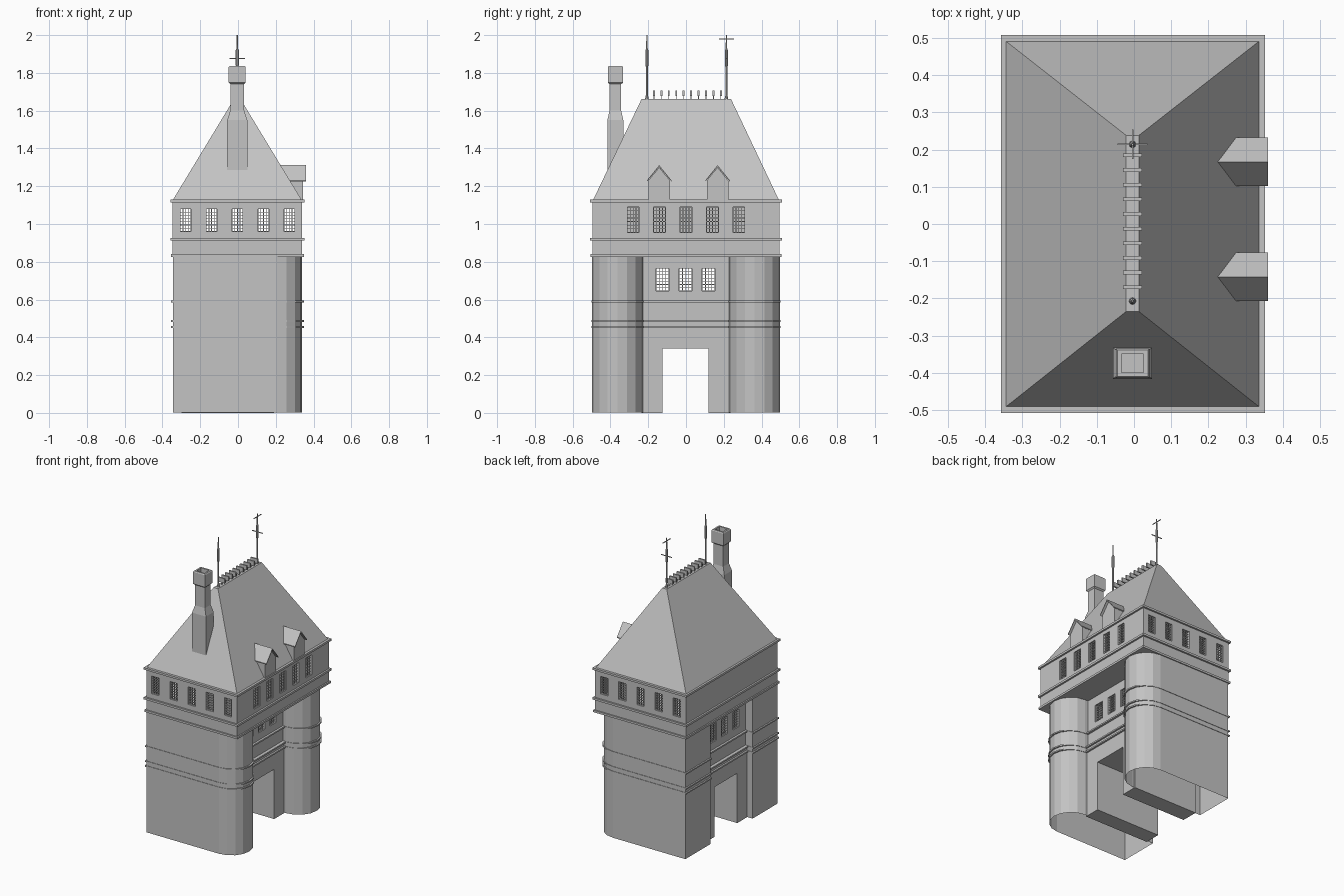
import bpy, bmesh, math

cube = bpy.data.objects.get("Cube")
if cube:
    bpy.data.objects.remove(cube)

stone = bpy.data.materials.new("grey_stone")
stone.use_nodes = True
GREY = (0.55, 0.55, 0.55, 1)
stone.diffuse_color = GREY
stone.node_tree.nodes["Principled BSDF"].inputs["Base Color"].default_value = GREY

CX = -0.004  # centre line of the tower body


def finish(name, bm):
    bmesh.ops.recalc_face_normals(bm, faces=bm.faces)
    mesh = bpy.data.meshes.new(name)
    bm.to_mesh(mesh)
    bm.free()
    mesh.materials.append(stone)
    obj = bpy.data.objects.new(name, mesh)
    bpy.context.scene.collection.objects.link(obj)
    return obj


def stack(bm, rings, caps=(True, True)):
    """Loft equal-length rings of points."""
    loops = [[bm.verts.new(p) for p in ring] for ring in rings]
    n = len(loops[0])
    for a, b in zip(loops, loops[1:]):
        for i in range(n):
            bm.faces.new((a[i], a[(i + 1) % n], b[(i + 1) % n], b[i]))
    if caps[0]:
        bm.faces.new(loops[0][::-1])
    if caps[1]:
        bm.faces.new(loops[-1])


def rect(x0, x1, y0, y1, z):
    return [(x0, y0, z), (x1, y0, z), (x1, y1, z), (x0, y1, z)]


def add_box(bm, x0, x1, y0, y1, z0, z1):
    stack(bm, [rect(x0, x1, y0, y1, z0), rect(x0, x1, y0, y1, z1)])


def box(name, *bounds):
    bm = bmesh.new()
    add_box(bm, *bounds)
    return finish(name, bm)


def tiers(name, cx, cy, levels, caps=(True, True)):
    """Rectangular tiers given as (half x, half y, z)."""
    bm = bmesh.new()
    stack(bm, [rect(cx - a, cx + a, cy - b, cy + b, z) for a, b, z in levels], caps)
    return finish(name, bm)


def window_wall(name, axis, c, inward, u, z, centres, half, wz):
    """Wall at axis = c, pierced by a row of barred windows."""
    def put(a, b, h):
        return (b, a, h) if axis == "x" else (a, b, h)

    us = sorted([*u] + [m + s * half for m in centres for s in (-1, 1)])
    zs = [z[0], *wz, z[1]] if centres else list(z)
    bm = bmesh.new()
    for i in range(len(us) - 1):
        for j in range(len(zs) - 1):
            if i % 2 and j == 1:
                continue
            corners = ((us[i], zs[j]), (us[i + 1], zs[j]),
                       (us[i + 1], zs[j + 1]), (us[i], zs[j + 1]))
            bm.faces.new([bm.verts.new(put(a, c, h)) for a, h in corners])
    bmesh.ops.remove_doubles(bm, verts=bm.verts, dist=1e-5)
    # give the skin thickness towards the inside
    depth = [inward * 0.025 if k == axis else 0 for k in "xyz"]
    grown = bmesh.ops.extrude_face_region(bm, geom=bm.faces[:], use_keep_orig=True)
    moved = [g for g in grown["geom"] if isinstance(g, bmesh.types.BMVert)]
    bmesh.ops.translate(bm, verts=moved, vec=depth)
    finish(name, bm)
    if not centres:
        return
    # lattice of thin bars
    bm = bmesh.new()
    b0, b1 = sorted((c + inward * 0.008, c + inward * 0.014))

    def bar(u0, u1, z0, z1):
        add_box(bm, *((b0, b1, u0, u1) if axis == "x" else (u0, u1, b0, b1)), z0, z1)

    t = 0.0018
    for m in centres:
        for k in range(5):
            p = m - half + half * k / 2
            bar(p - t, p + t, *wz)
        for k in range(8):
            h = wz[0] + (wz[1] - wz[0]) * k / 7
            bar(m - half, m + half, h - t, h + t)
    finish(name + "_lattice", bm)


def tower_ring(side, z, gx=0.0, gy=0.0):
    """Plan of a tower: square at -x, half round at +x."""
    r, cy, cx = 0.135, side * 0.363, 0.205
    pts = [(-0.344 - gx, cy - r - gy, z)]
    for k in range(9):
        a = -math.pi / 2 + math.pi * k / 8
        pts.append((cx + (r + gx) * math.cos(a), cy + (r + gy) * math.sin(a), z))
    pts.append((-0.344 - gx, cy + r + gy, z))
    return pts


# Twin towers with string courses
for side, label in ((-1, "front"), (1, "back")):
    bm = bmesh.new()
    stack(bm, [tower_ring(side, 0.003), tower_ring(side, 0.83)], (False, True))
    finish(label + "_tower", bm)
    for z in (0.45, 0.482, 0.585):
        bm = bmesh.new()
        stack(bm, [tower_ring(side, z, 0.01, 0.003), tower_ring(side, z + 0.009, 0.01, 0.003)])
        finish(label + "_tower_band", bm)

# Gate with open passage
arch = [(-0.235, 0), (-0.125, 0), (-0.125, 0.34), (0.12, 0.34),
        (0.12, 0), (0.235, 0), (0.235, 0.45), (-0.235, 0.45)]
bm = bmesh.new()
stack(bm, [[(x, y, z) for y, z in arch] for x in (-0.3, 0.19)])
finish("gate_block", bm)
for z0, z1, grow in ((0.45, 0.46, 0.012), (0.46, 0.482, 0), (0.482, 0.492, 0.012), (0.585, 0.595, 0.005)):
    box("gate_ledge", -0.3 - grow, 0.19 + grow, -0.235, 0.235, z0, z1)
for label, c, inward in (("east", 0.18, -1), ("west", -0.29, 1)):
    window_wall("gate_wall_" + label, "x", c, inward, (-0.235, 0.235), (0.49, 0.83),
                [-0.125, -0.002, 0.12], 0.034, (0.645, 0.765))

# Upper storey
SIDES = [-0.28, -0.14, 0, 0.14, 0.28]
ENDS = [-0.277, -0.14, -0.003, 0.135, 0.272]
X0, X1, Y = -0.346, 0.34, 0.496
window_wall("upper_wall_east", "x", X1, -1, (-Y, Y), (0.83, 1.12), SIDES, 0.031, (0.955, 1.09))
window_wall("upper_wall_west", "x", X0, 1, (-Y, Y), (0.83, 1.12), [], 0, ())
for label, s in (("front", -1), ("back", 1)):
    window_wall("upper_wall_" + label, "y", s * Y, -s, (X0, X1), (0.83, 1.12),
                ENDS, 0.028, (0.96, 1.08))
for z, grow in ((0.826, 0.009), (0.912, 0.012), (1.115, 0.012)):
    box("cornice", X0 - grow, X1 + grow, -Y - grow, Y + grow, z, z + 0.014)

# Hipped roof
bm = bmesh.new()
stack(bm, [rect(-0.344, 0.336, -0.491, 0.491, 1.129), rect(-0.021, 0.013, -0.235, 0.238, 1.662)])
finish("roof", bm)

# Dormers
for cy in (-0.142, 0.167):
    gable = [(-0.057, 1.12), (0.057, 1.12), (0.057, 1.23), (0, 1.3), (-0.057, 1.23)]
    bm = bmesh.new()
    stack(bm, [[(x, cy + y, z) for y, z in gable] for x in (0.22, 0.345)])
    finish("dormer", bm)
    slopes = [(-0.065, 1.225), (0, 1.302), (0.065, 1.225), (0.065, 1.231), (0, 1.312), (-0.065, 1.231)]
    bm = bmesh.new()
    stack(bm, [[(x, cy + y, z) for y, z in slopes] for x in (0.222, 0.36)])
    finish("dormer_roof", bm)

# Chimney with an open flue
tiers("chimney", CX, -0.374, [
    (0.053, 0.042, 1.27), (0.053, 0.042, 1.55), (0.037, 0.031, 1.6), (0.037, 0.031, 1.74),
    (0.045, 0.04, 1.748), (0.045, 0.04, 1.83), (0.041, 0.036, 1.836),
    (0.03, 0.025, 1.836), (0.03, 0.025, 1.76)])

# Ridge crest
bm = bmesh.new()
for k in range(10):
    y = -0.17 + 0.0394 * k
    add_box(bm, CX - 0.004, CX + 0.004, y - 0.002, y + 0.002, 1.66, 1.68)
    add_box(bm, CX - 0.026, CX + 0.026, y - 0.005, y + 0.005, 1.678, 1.708)
finish("ridge_crest", bm)

# Finials, the back one with a vane
for label, y in (("front", -0.207), ("back", 0.214)):
    levels = [(0.01, 1.66), (0.006, 1.68), (0.005, 1.83), (0.008, 1.84), (0.008, 1.92), (0.004, 1.93), (0.003, 2)]
    bm = bmesh.new()
    stack(bm, [[(CX + r * math.cos(math.tau * k / 8), y + r * math.sin(math.tau * k / 8), z)
                for k in range(8)] for r, z in levels])
    finish(label + "_finial", bm)
box("vane_arm_lower", CX - 0.04, CX + 0.04, 0.212, 0.216, 1.873, 1.878)
box("vane_arm_upper", CX - 0.002, CX + 0.002, 0.174, 0.254, 1.977, 1.982)
